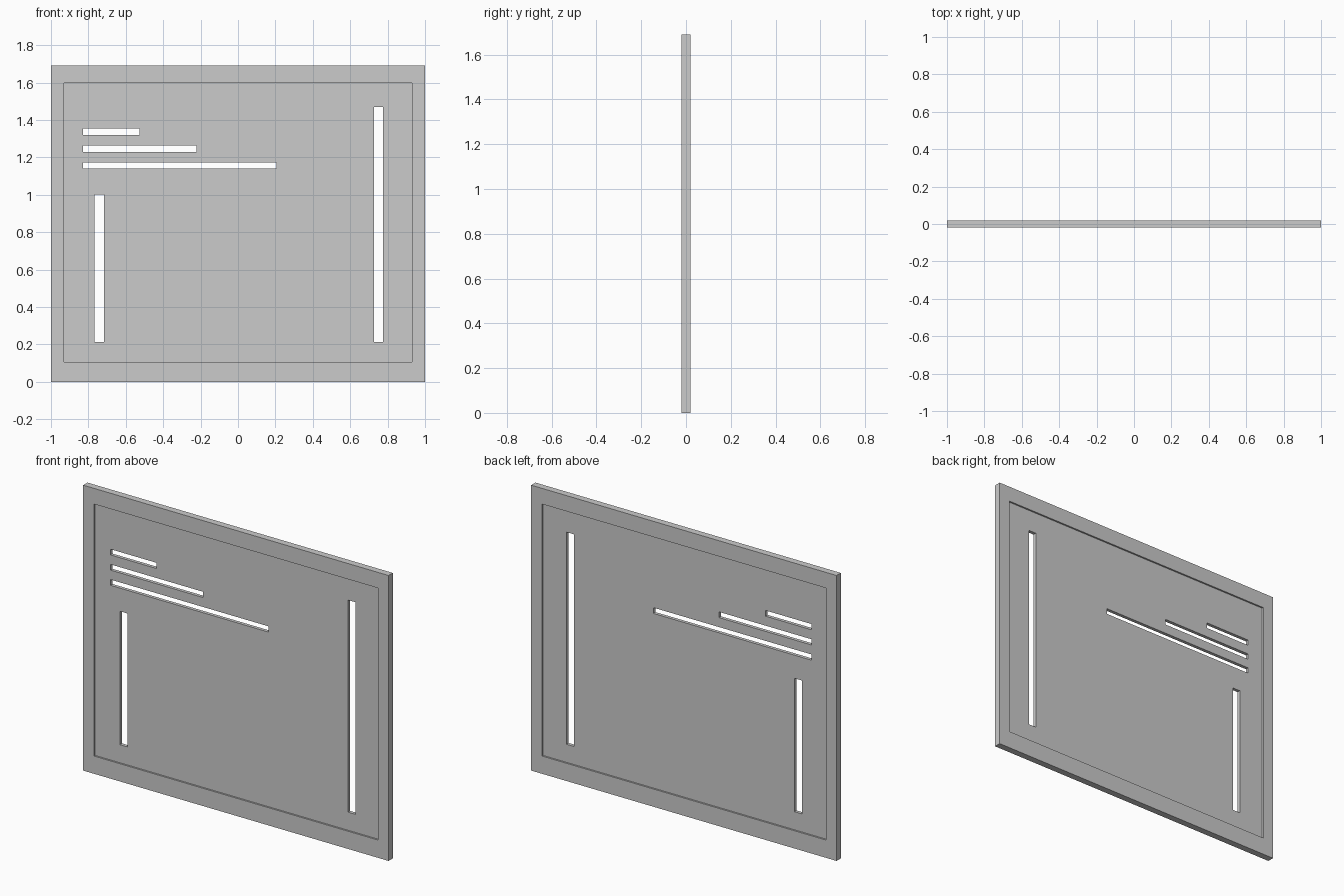
import bpy
import bmesh
from mathutils import Matrix, Vector

if "Cube" in bpy.data.objects:
    bpy.data.objects.remove(bpy.data.objects["Cube"])


def slabs(name, rects, thickness):
    """One object made of upright boxes, each given as (x0, x1, z0, z1)."""
    bm = bmesh.new()
    for x0, x1, z0, z1 in rects:
        centre = Vector(((x0 + x1) / 2, 0, (z0 + z1) / 2))
        size = Vector((x1 - x0, thickness, z1 - z0, 1))
        bmesh.ops.create_cube(bm, size=1, matrix=Matrix.Translation(centre) @ Matrix.Diagonal(size))
    mesh = bpy.data.meshes.new(name)
    bm.to_mesh(mesh)
    bm.free()
    obj = bpy.data.objects.new(name, mesh)
    bpy.context.collection.objects.link(obj)
    return obj


def cut(obj, rects):
    """Cut rectangular openings right through obj."""
    cutter = slabs("cutter", rects, 0.2)
    cutter.hide_render = True
    mod = obj.modifiers.new("openings", "BOOLEAN")
    mod.operation = "DIFFERENCE"
    mod.solver = "EXACT"
    mod.object = cutter
    bpy.context.view_layer.objects.active = obj
    bpy.ops.object.modifier_apply(modifier=mod.name)
    bpy.data.objects.remove(cutter)


inner = (-0.93, 0.93, 0.105, 1.597)

# Raised border
frame = slabs("frame", [(-1, 1, 0, 1.69)], 0.04)
cut(frame, [inner])

# Thinner panel, recessed on both sides
panel = slabs("slotted_panel", [inner], 0.02)

# Three horizontal slots of growing length, then two upright slots
slots = [(-0.828, x1, z - 0.017, z + 0.017)
         for x1, z in ((-0.527, 1.336), (-0.223, 1.246), (0.207, 1.156))]
slots += [(-0.766, -0.717, 0.212, 1.002), (0.727, 0.776, 0.212, 1.468)]
cut(panel, slots)
